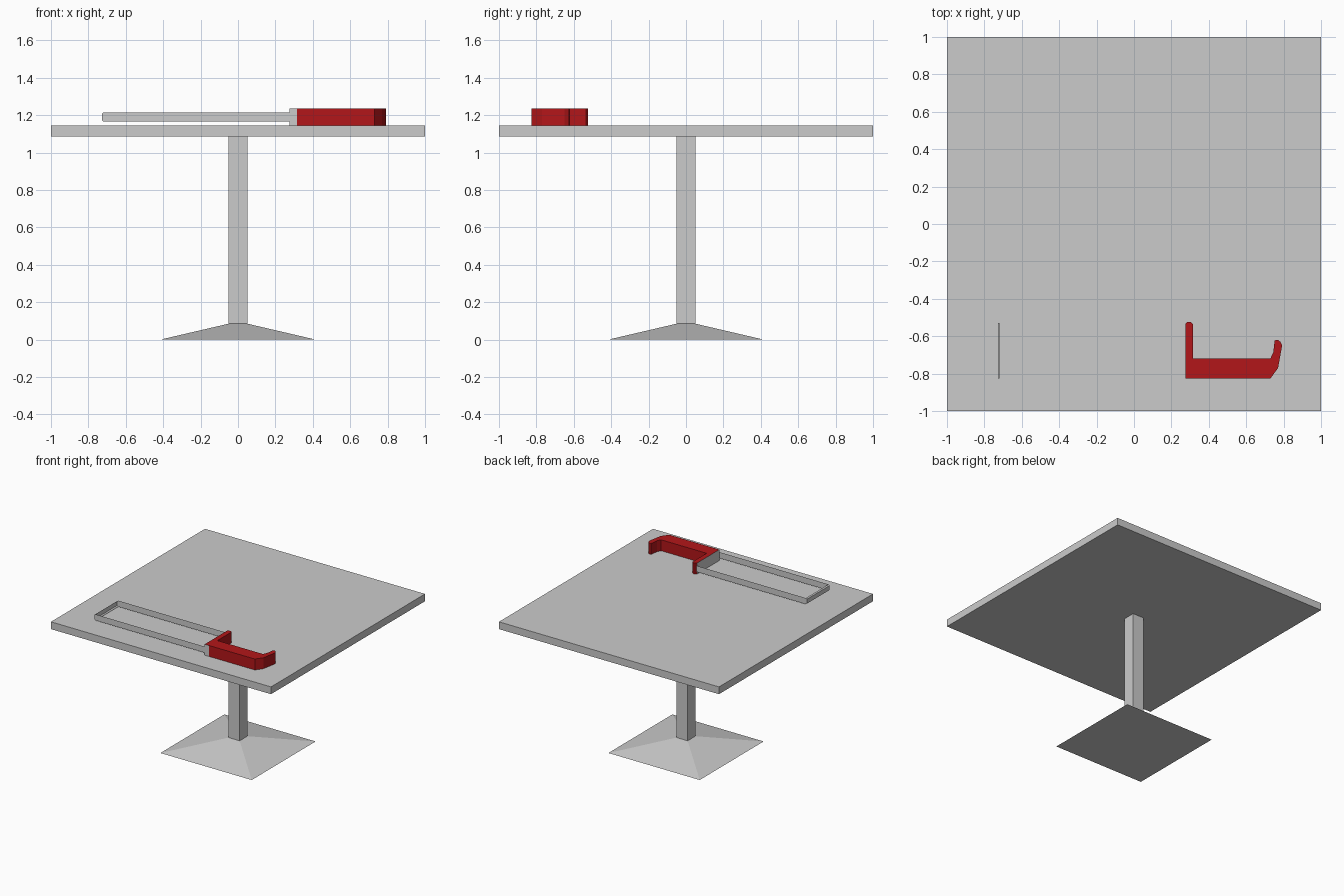
import bpy, bmesh

if "Cube" in bpy.data.objects:
    bpy.data.objects.remove(bpy.data.objects["Cube"])

def make_material(name, color):
    mat = bpy.data.materials.new(name)
    mat.diffuse_color = color
    mat.use_nodes = True
    mat.node_tree.nodes["Principled BSDF"].inputs["Base Color"].default_value = mat.diffuse_color
    return mat

def finish(name, bm, mats=()):
    bmesh.ops.recalc_face_normals(bm, faces=bm.faces)
    mesh = bpy.data.meshes.new(name)
    for m in mats:
        mesh.materials.append(m)
    bm.to_mesh(mesh)
    bm.free()
    obj = bpy.data.objects.new(name, mesh)
    bpy.context.collection.objects.link(obj)
    return obj

def loft(bm, low, high):
    """Join two point loops with side walls; return loops and walls."""
    a = [bm.verts.new(p) for p in low]
    b = [bm.verts.new(p) for p in high]
    n = len(a)
    walls = [bm.faces.new((a[i], a[(i + 1) % n], b[(i + 1) % n], b[i])) for i in range(n)]
    return a, b, walls

def square_block(name, half0, half1, z0, z1):
    """Square block, tapered when the two half widths differ."""
    bm = bmesh.new()
    corners = [(-1, -1), (1, -1), (1, 1), (-1, 1)]
    a, b, _ = loft(bm, [(x * half0, y * half0, z0) for x, y in corners],
                   [(x * half1, y * half1, z1) for x, y in corners])
    bm.faces.new(a[::-1])
    bm.faces.new(b)
    return finish(name, bm)

# Table
square_block("table_base", 0.415, 0.05, 0.0, 0.085)
square_block("table_column", 0.05, 0.05, 0.085, 1.085)
square_block("table_top", 1.0, 1.0, 1.085, 1.145)

# Blade: open frame of thin walls with a chamfered tip, side profile in xz
Y0, Y1 = -0.825, -0.53
profile = [(0.275, 1.165), (-0.718, 1.165), (-0.728, 1.172),
           (-0.728, 1.208), (-0.718, 1.215), (0.275, 1.215)]
bm = bmesh.new()
front, back, walls = loft(bm, [(x, Y0, z) for x, z in profile],
                          [(x, Y1, z) for x, z in profile])
bm.faces.new(front)
bm.faces.new(back)
# remove the broad top and bottom sheets, which are open
bmesh.ops.delete(bm, geom=[walls[0], walls[4]], context='FACES_ONLY')
finish("blade_frame", bm)

# Handle with guard and hooked grip, outline seen from above
red = make_material("handle_red", (0.45, 0.008, 0.01, 1))
grey = make_material("guard_grey", (0.8, 0.8, 0.8, 1))
outline = [(0.275, -0.825), (0.315, -0.825), (0.73, -0.825), (0.77, -0.77),
           (0.792, -0.65), (0.783, -0.63), (0.77, -0.62), (0.752, -0.622),
           (0.745, -0.685), (0.73, -0.718), (0.315, -0.718), (0.315, -0.535),
           (0.305, -0.525), (0.285, -0.525), (0.275, -0.535)]
bm = bmesh.new()
low, high, walls = loft(bm, [(x, y, 1.145) for x, y in outline],
                        [(x, y, 1.235) for x, y in outline])
bm.faces.new(low[::-1])
bm.faces.new(high)
for wall in (walls[0], walls[-1]):   # bare end and blade side of the guard
    wall.material_index = 1
finish("handle", bm, (red, grey))
